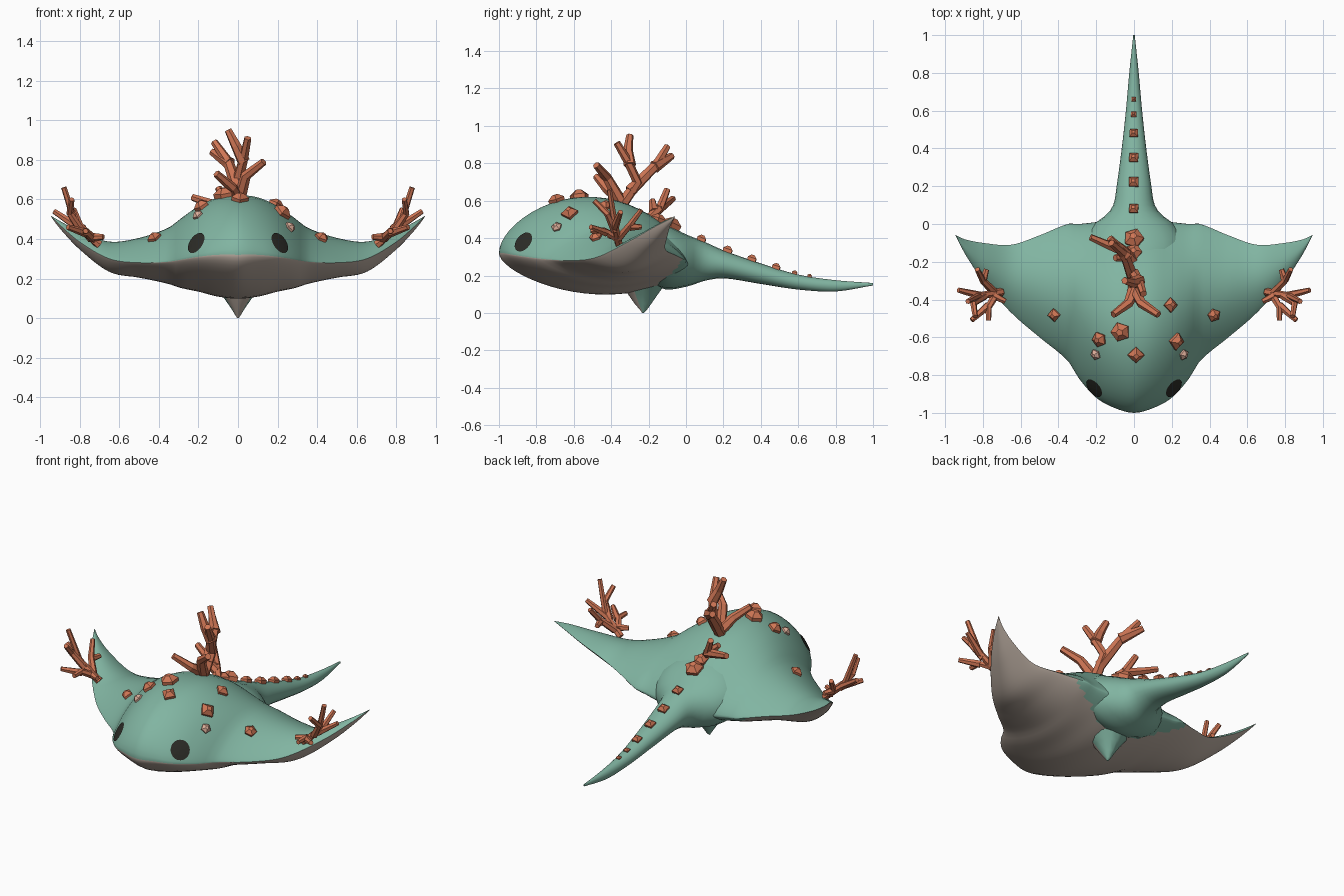
import bpy, bmesh, math
from mathutils import Vector
from mathutils.bvhtree import BVHTree

if "Cube" in bpy.data.objects:
    bpy.data.objects.remove(bpy.data.objects["Cube"])


def material(name, rgb):
    m = bpy.data.materials.new(name)
    m.diffuse_color = (*rgb, 1)
    m.use_nodes = True
    m.node_tree.nodes["Principled BSDF"].inputs["Base Color"].default_value = m.diffuse_color
    return m


TEAL = material("teal skin", (0.22, 0.46, 0.36))
BEIGE = material("beige belly", (0.50, 0.42, 0.36))
CORAL = material("orange coral", (0.62, 0.18, 0.09))
PALE = material("pale coral", (0.72, 0.42, 0.32))
DARK = material("dark eye", (0.025, 0.025, 0.02))


def make(name, verts, faces, mats, smooth=None):
    me = bpy.data.meshes.new(name)
    me.from_pydata([tuple(v) for v in verts], [], faces)
    bm = bmesh.new()
    bm.from_mesh(me)
    bmesh.ops.remove_doubles(bm, verts=bm.verts, dist=1e-5)
    bmesh.ops.recalc_face_normals(bm, faces=bm.faces)
    bm.to_mesh(me)
    bm.free()
    for m in mats:
        me.materials.append(m)
    ob = bpy.data.objects.new(name, me)
    bpy.context.collection.objects.link(ob)
    if smooth:
        bpy.context.view_layer.objects.active = ob
        ob.select_set(True)
        bpy.ops.object.shade_smooth_by_angle(angle=math.radians(smooth))
        ob.select_set(False)
    return ob


def loft(rings):
    """Skin equal-length rings and cap both ends."""
    n = len(rings[0])
    verts = [v for r in rings for v in r]
    faces = [(i * n + j, i * n + (j + 1) % n, (i + 1) * n + (j + 1) % n, (i + 1) * n + j)
             for i in range(len(rings) - 1) for j in range(n)]
    faces += [tuple(range(n)), tuple(range(len(verts) - n, len(verts)))]
    return verts, faces


def spline(rows, t):
    """Smooth interpolation of table rows keyed by their first column."""
    k = 0
    while k < len(rows) - 2 and t > rows[k + 1][0]:
        k += 1
    a, b = rows[k], rows[k + 1]
    p, q = rows[max(k - 1, 0)], rows[min(k + 2, len(rows) - 1)]
    h = b[0] - a[0]
    s = (t - a[0]) / h
    out = []
    for c in range(1, len(a)):
        m0 = (b[c] - p[c]) / (b[0] - p[0]) * h if k > 0 else 0
        m1 = (q[c] - a[c]) / (q[0] - a[0]) * h
        out.append((2*s**3 - 3*s*s + 1) * a[c] + (s**3 - 2*s*s + s) * m0
                   + (3*s*s - 2*s**3) * b[c] + (s**3 - s*s) * m1)
    return out


# Body and wings: span sections of x, front y/z, back y/z, top and bottom bulge
SPAN = [(0, -1, .32, .02, .26, .33, .19), (.1, -.975, .32, .02, .26, .32, .18),
        (.2, -.92, .31, .01, .26, .28, .15), (.29, -.82, .295, .0, .27, .22, .13),
        (.35, -.725, .285, -.0, .28, .175, .11), (.5, -.6, .28, -.06, .31, .11, .09),
        (.65, -.47, .30, -.11, .34, .065, .085), (.8, -.3, .385, -.10, .41, .04, .05),
        (.9, -.15, .47, -.08, .475, .018, .02), (.945, -.06, .515, -.058, .515, .002, .002)]
NX, NU = 36, 26


def section(x):
    yl, zl, yt, zt, ht, hb = spline(SPAN, abs(x))
    e = .55 + .3 * min(1, abs(x) / .5)
    ring = []
    for j in range(2 * NU):
        a = math.pi * j / NU
        u = (1 - math.cos(a)) / 2
        bulge = max(0, math.sin(math.pi * u)) ** e
        z = zl + (zt - zl) * u + bulge * (ht if j <= NU else -hb)
        ring.append((x, yl + (yt - yl) * u, z))
    return ring


body = make("body", *loft([section(.945 * i / NX) for i in range(-NX, NX + 1)]),
            [TEAL, BEIGE], 60)
for f in body.data.polygons:
    x, y, z = f.center
    if f.normal.z < 0.0 and y < -.2 + .45 * abs(x):
        yl, zl, yt, zt = spline(SPAN, abs(x))[:4]
        if z < zl + (zt - zl) * (y - yl) / max(yt - yl, .001) + .001:
            f.material_index = 1

# Tail: y, half width, top z, bottom z
TAIL = [(-.2, .26, .50, .15), (-.1, .27, .47, .125), (0, .21, .42, .14), (.05, .145, .40, .155),
        (.1, .11, .38, .172), (.2, .092, .335, .185), (.4, .065, .265, .155),
        (.6, .043, .205, .125), (.8, .025, .175, .115), (1, .004, .16, .147)]
rings = []
for i in range(41):
    y = -.2 + 1.2 * i / 40
    w, top, bot = spline(TAIL, y)
    rings.append([(w * math.cos(a), y, (top + bot) / 2 + (top - bot) / 2 * math.sin(a))
                  for a in (math.tau * j / 20 for j in range(20))])
tail = make("tail", *loft(rings), [TEAL], 50)

# Keel fin under the belly
rings = []
for z, rx, y0, y1 in [(.17, .13, -.36, -.1), (.1, .07, -.31, -.15), (.05, .035, -.275, -.185),
                      (.015, .014, -.245, -.21), (0, .004, -.235, -.225)]:
    rings.append([(rx * math.cos(a), (y0 + y1) / 2 + (y1 - y0) / 2 * math.sin(a), z)
                  for a in (math.tau * j / 12 for j in range(12))])
fin = make("keel_fin", *loft(rings), [TEAL, BEIGE], 50)
for f in fin.data.polygons:
    f.material_index = int(f.normal.y < -.3)


def tree(ob):
    return BVHTree.FromPolygons([v.co for v in ob.data.vertices],
                                [p.vertices for p in ob.data.polygons])


BODY, TAILTREE = tree(body), tree(tail)

# Eyes: thin oval plates laid on the head
for s in (-1, 1):
    out = Vector((s * .58, -.72, .38)).normalized()
    mid = Vector((s * .212, -.87, .38))
    side = out.cross(Vector((0, 0, 1))).normalized()
    up = side.cross(out)
    verts = []
    for r in (0, .5, 1):
        for j in range(20):
            a = math.tau * j / 20
            p = mid + side * (.055 * r * math.cos(a)) + up * (.058 * r * math.sin(a))
            hit = BODY.ray_cast(p + out * .5, -out)[0] or p
            verts.append(hit + out * .005)
    faces = [(i * 20 + j, i * 20 + (j + 1) % 20, i * 20 + 20 + (j + 1) % 20, i * 20 + 20 + j)
             for i in range(2) for j in range(20)]
    eye = make("eye_" + ("right" if s > 0 else "left"), verts, faces, [DARK])
    if sum(p.normal.dot(out) for p in eye.data.polygons) < 0:
        eye.data.flip_normals()


# Branching coral: faceted tapered tubes along short paths
def coral(name, paths, r0, r1, sx=1):
    verts, faces = [], []
    for path in paths:
        pts = [Vector((p[0] * sx, p[1], p[2])) for p in path]
        rs = []
        for i, p in enumerate(pts):
            d = (pts[min(i + 1, len(pts) - 1)] - pts[max(i - 1, 0)]).normalized()
            a = d.orthogonal().normalized() if i == 0 else (a - d * a.dot(d)).normalized()
            b = d.cross(a)
            r = r0 + (r1 - r0) * i / (len(pts) - 1)
            rs.append([p + (a * math.cos(t) + b * math.sin(t)) * r
                       for t in (math.tau * k / 6 for k in range(6))])
        v, f = loft(rs)
        faces += [tuple(i + len(verts) for i in q) for q in f]
        verts += v
    make(name, verts, faces, [CORAL])


coral("back_coral", [
    [(0, -.35, .57), (0, -.26, .70), (.03, -.31, .81), (.05, -.37, .91)],
    [(.03, -.30, .79), (-.01, -.31, .87), (-.05, -.30, .95)],
    [(0, -.30, .65), (-.05, -.16, .79), (-.12, -.1, .89)],
    [(-.04, -.17, .78), (-.13, -.075, .84)],
    [(0, -.34, .58), (.04, -.42, .72), (.13, -.48, .79)],
    [(0, -.35, .61), (-.03, -.42, .66), (-.11, -.48, .73)]], .034, .019)
coral("rear_coral", [
    [(0, -.2, .50), (-.05, -.14, .56), (-.10, -.1, .66)],
    [(-.04, -.15, .55), (-.14, -.11, .58), (-.23, -.07, .61)],
    [(-.03, -.17, .54), (-.10, -.18, .60)]], .028, .018)
WING = [[(.70, -.36, .37), (.82, -.38, .47), (.88, -.41, .66)],
        [(.81, -.38, .46), (.93, -.35, .54)],
        [(.79, -.38, .44), (.85, -.42, .53), (.84, -.49, .60)],
        [(.74, -.36, .40), (.80, -.30, .47), (.83, -.24, .55)],
        [(.80, -.30, .46), (.78, -.24, .46)],
        [(.73, -.37, .40), (.77, -.44, .44), (.77, -.51, .44)],
        [(.77, -.43, .43), (.86, -.51, .46)],
        [(.74, -.38, .41), (.68, -.41, .41)]]
for s in (-1, 1):
    coral("wing_coral_" + ("right" if s > 0 else "left"), WING, .022, .014, s)


# Studs: pointed nuggets seated on the skin
def stud(name, surface, x, y, r, sides=4, mat=CORAL):
    hit, n = surface.ray_cast(Vector((x, y, 2)), Vector((0, 0, -1)))[:2]
    a = n.cross(Vector((0, 1, .01))).normalized()
    b = n.cross(a)
    rs = [[hit + n * h * r + (a * math.cos(t) + b * math.sin(t)) * r * k
           for t in (math.tau * (j + .5 * (x == 0)) / sides for j in range(sides))]
          for h, k in ((-.6, .85), (.35, 1), (.85, .35))]
    make(name, *loft(rs), [mat])


STUDS = [(-.42, -.48, .037), (.42, -.48, .037), (.19, -.43, .04), (-.18, -.61, .042),
         (.22, -.62, .047), (-.07, -.57, .053), (.01, -.69, .045)]
for i, (x, y, r) in enumerate(STUDS):
    stud(f"back_stud_{i}", BODY, x, y, r, 4 + i % 2)
for i, (x, y) in enumerate([(-.2, -.69), (.26, -.69)]):
    stud(f"pale_stud_{i}", BODY, x, y, .03, 5, PALE)
for i, (y, r) in enumerate([(-.15, .045), (-.08, .055), (.08, .034), (.22, .036), (.35, .034),
                            (.48, .031), (.58, .02), (.66, .017)]):
    stud(f"tail_stud_{i}", TAILTREE, 0, y, r, 5 if y < 0 else 4)
